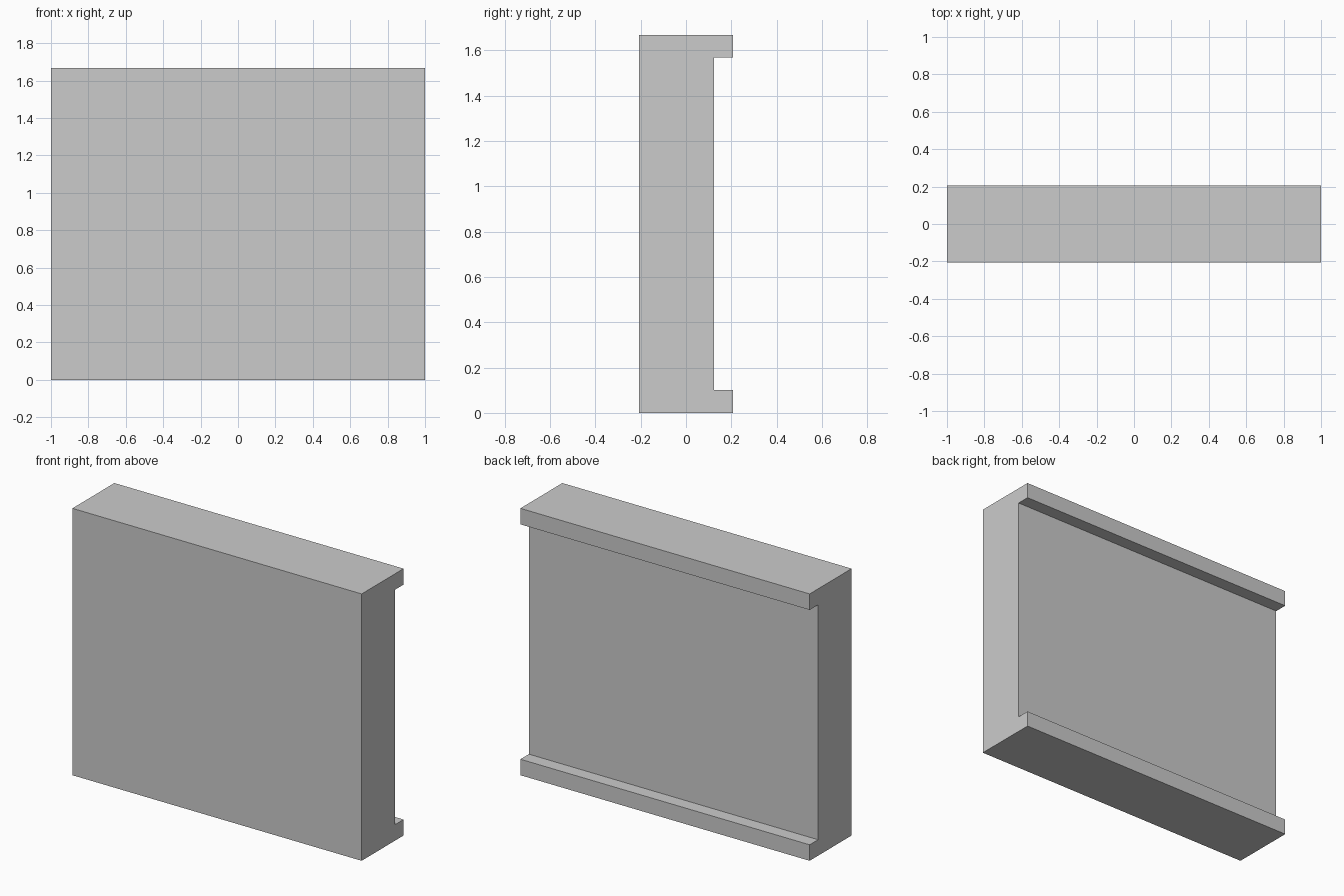
import bpy
import bmesh

if "Cube" in bpy.data.objects:
    bpy.data.objects.remove(bpy.data.objects["Cube"])

HALF_LENGTH = 1.0
HEIGHT = 1.668
HALF_DEPTH = 0.207
WEB_BACK = 0.124   # back face of the recessed panel
LIP = 0.10         # height of the top and bottom lips

# Channel-shaped side profile (y, z)
profile = [
    (-HALF_DEPTH, 0), (HALF_DEPTH, 0), (HALF_DEPTH, LIP), (WEB_BACK, LIP),
    (WEB_BACK, HEIGHT - LIP), (HALF_DEPTH, HEIGHT - LIP),
    (HALF_DEPTH, HEIGHT), (-HALF_DEPTH, HEIGHT),
]

# Wall panel: profile extruded along x
bm = bmesh.new()
end = bm.faces.new([bm.verts.new((-HALF_LENGTH, y, z)) for y, z in profile])
result = bmesh.ops.extrude_face_region(bm, geom=[end], use_keep_orig=True)
moved = [g for g in result["geom"] if isinstance(g, bmesh.types.BMVert)]
bmesh.ops.translate(bm, verts=moved, vec=(2 * HALF_LENGTH, 0, 0))
bmesh.ops.recalc_face_normals(bm, faces=bm.faces)

mesh = bpy.data.meshes.new("wall_panel")
bm.to_mesh(mesh)
bm.free()
bpy.context.collection.objects.link(bpy.data.objects.new("wall_panel", mesh))
